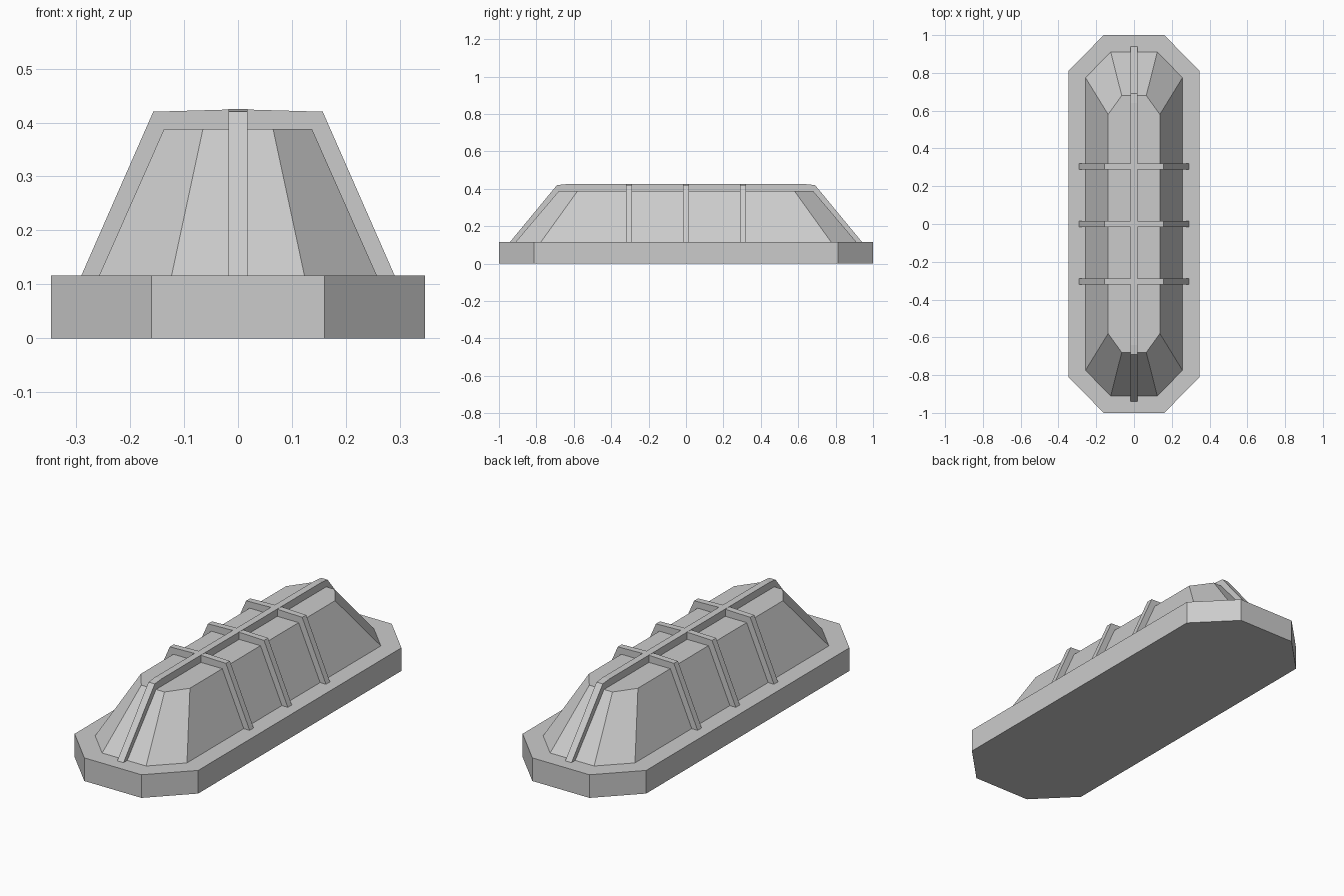
import bpy

if "Cube" in bpy.data.objects:
    bpy.data.objects.remove(bpy.data.objects["Cube"])

grey = bpy.data.materials.new("stone_grey")
grey.diffuse_color = (0.6, 0.6, 0.6, 1)
grey.use_nodes = True
grey.node_tree.nodes["Principled BSDF"].inputs["Base Color"].default_value = grey.diffuse_color


def loft(name, bottom, top):
    """Closed solid between two matching rings of points."""
    n = len(bottom)
    faces = [tuple(reversed(range(n))), tuple(range(n, 2 * n))]
    faces += [(i, (i + 1) % n, n + (i + 1) % n, n + i) for i in range(n)]
    mesh = bpy.data.meshes.new(name)
    mesh.from_pydata(bottom + top, [], faces)
    mesh.materials.append(grey)
    obj = bpy.data.objects.new(name, mesh)
    bpy.context.collection.objects.link(obj)
    return obj


def octagon(x_end, y_end, x_side, y_side, z):
    """Long ring with cut corners, counter-clockwise."""
    return [(x_side, -y_side, z), (x_side, y_side, z), (x_end, y_end, z), (-x_end, y_end, z),
            (-x_side, y_side, z), (-x_side, -y_side, z), (-x_end, -y_end, z), (x_end, -y_end, z)]


FLOOR, DECK, ROOF, CREST = 0.0, 0.117, 0.388, 0.425

# Plinth and tapered body
loft("base", octagon(0.16, 1.0, 0.346, 0.812, FLOOR), octagon(0.16, 1.0, 0.346, 0.812, DECK))
loft("body", octagon(0.123, 0.91, 0.257, 0.775, DECK), octagon(0.065, 0.68, 0.137, 0.58, ROOF))


def rib(name, half, width, along_y, offset=0.0):
    """Flat rib: half profile (distance, height) mirrored, then given a width."""
    prof = half + [(-d, z) for d, z in reversed(half)]
    w = width / 2
    if along_y:
        rings = [[(s, d, z) for d, z in prof] for s in (-w, w)]
    else:
        rings = [[(d, offset + s, z) for d, z in prof] for s in (w, -w)]
    return loft(name, rings[0], rings[1])


# Long spine running over both ends
rib("spine", [(0.94, DECK), (0.69, 0.42), (0.64, CREST)], 0.035, True)

# Three cross bands
for i, y in enumerate((-0.305, 0.0, 0.305)):
    rib(f"cross_band_{i + 1}", [(0.29, DECK), (0.157, 0.42), (0.018, CREST - 0.001)], 0.032, False, y)
